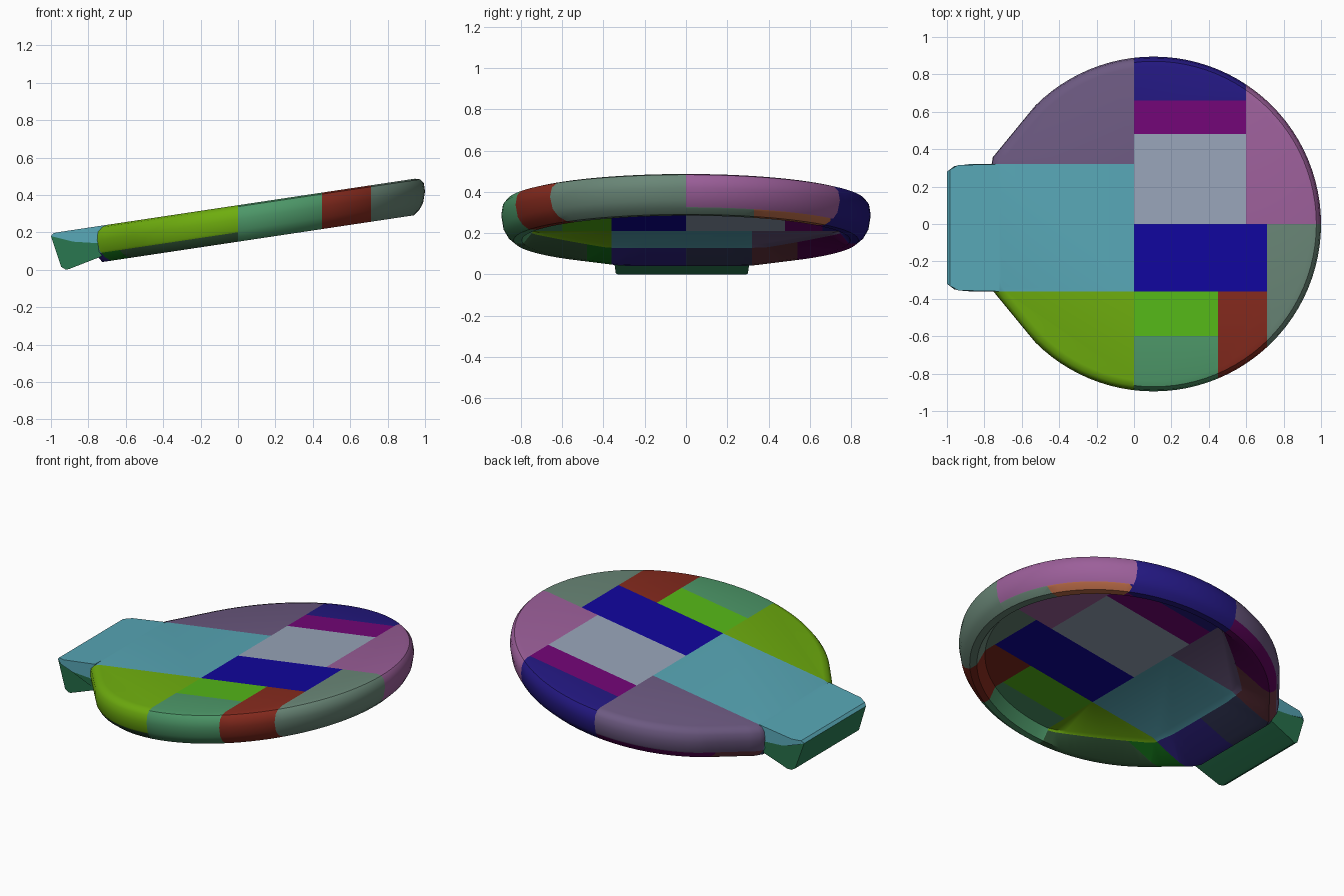
import bpy, bmesh
from math import sin, cos, acos, radians, pi

if "Cube" in bpy.data.objects:
    bpy.data.objects.remove(bpy.data.objects["Cube"])

CENTRE_X = 0.105
FAR = 2.0
SLOPE, LIFT = 0.15, 0.15
SPLIT = 0.05   # height between upper panels and lower rim pieces


def material(name, rgb):
    col = [(c / 255) ** 2.2 for c in rgb] + [1]
    mat = bpy.data.materials.new(name)
    mat.use_nodes = True
    mat.diffuse_color = col
    mat.node_tree.nodes["Principled BSDF"].inputs["Base Color"].default_value = col
    return mat


def add_object(name, bm, rgb, angle=35):
    mesh = bpy.data.meshes.new(name)
    bm.to_mesh(mesh)
    bm.free()
    obj = bpy.data.objects.new(name, mesh)
    bpy.context.collection.objects.link(obj)
    mesh.materials.append(material(name + "_paint", rgb))
    bpy.ops.object.select_all(action='DESELECT')
    obj.select_set(True)
    bpy.context.view_layer.objects.active = obj
    bpy.ops.object.shade_smooth_by_angle(angle=radians(angle))
    return obj


def outline_radius(t, radius, diagonal, left, normal):
    # round disc whose left end is closed by two slanted sides and a straight one
    t = abs(t)
    a = radians(normal)
    if t < a - acos(min(1, diagonal / radius)):
        return radius
    r = diagonal / cos(t - a)
    return min(r, left / -cos(t)) if cos(t) < -0.1 else r


# Rim section: radius, slanted side distance, left side distance, side angle, height
RINGS = [(0.84, 0.84, 0.83, 140.6, 0.195),
         (0.87, 0.87, 0.85, 140.6, 0.187),
         (0.888, 0.888, 0.865, 140.6, 0.165),
         (0.895, 0.891, 0.87, 140.6, 0.12),
         (0.885, 0.88, 0.865, 140.6, 0.06),
         (0.865, 0.86, 0.85, 140.6, 0.025),
         (0.835, 0.835, 0.83, 140.6, 0.0),
         (0.795, 0.80, 0.78, 140.6, 0.0),
         (0.75, 0.64, 0.55, 130.5, 0.06)]


def make_hull(steps=96):
    bm = bmesh.new()
    loops = []
    for radius, diag, left, normal, h in RINGS:
        loop = []
        for i in range(steps):
            t = -pi + 2 * pi * i / steps
            r = outline_radius(t, radius, diag, left, normal)
            loop.append(bm.verts.new((CENTRE_X + r * cos(t), r * sin(t), h)))
        loops.append(loop)
    for a, b in zip(loops, loops[1:]):
        for i in range(steps):
            j = (i + 1) % steps
            bm.faces.new((a[i], a[j], b[j], b[i]))
    bm.faces.new(loops[0])
    bm.faces.new(loops[-1])
    bmesh.ops.recalc_face_normals(bm, faces=bm.faces)
    return bm


def clip(bm, axis, low, high):
    for limit, sign in ((low, -1), (high, 1)):
        if abs(limit) < FAR:
            co, no = [0, 0, 0], [0, 0, 0]
            co[axis], no[axis] = limit, sign
            bmesh.ops.bisect_plane(bm, geom=bm.verts[:] + bm.edges[:] + bm.faces[:],
                                   plane_co=co, plane_no=no, clear_outer=True)


hull = make_hull()


def panel(name, xs, ys, zs, rgb):
    bm = hull.copy()
    for axis, span in enumerate((xs, ys, zs)):
        clip(bm, axis, *span)
    for v in bm.verts:   # lean the disc
        v.co.z += LIFT + SLOPE * v.co.x
    return add_object(name, bm, rgb)


ALL, UP, LOW = (-FAR, FAR), (SPLIT, FAR), (-FAR, SPLIT)
LEFT = (-FAR, 0)
TONGUE_Y = (-0.36, 0.32)

# Upper skin panels
panel("back_right_panel", LEFT, (0.32, FAR), UP, (108, 90, 128))
panel("front_right_panel", LEFT, (-FAR, -0.36), UP, (110, 172, 22))
panel("tongue_deck", LEFT, TONGUE_Y, UP, (88, 165, 180))
panel("back_edge_panel", (0, 0.6), (0.66, FAR), ALL, (40, 30, 128))
panel("back_strip", (0, 0.6), (0.48, 0.66), ALL, (114, 14, 118))
panel("back_centre_panel", (0, 0.6), (0, 0.48), ALL, (150, 163, 183))
panel("front_centre_panel", (0, 0.71), (-0.36, 0), ALL, (24, 14, 155))
panel("front_strip", (0, 0.45), (-0.6, -0.36), ALL, (86, 182, 30))
panel("front_edge_panel", (0, 0.45), (-FAR, -0.6), ALL, (78, 150, 104))
panel("front_corner_panel", (0.45, 0.71), (-FAR, -0.36), ALL, (132, 46, 35))
panel("front_left_panel", (0.71, FAR), (-FAR, 0), ALL, (105, 133, 118))
panel("back_left_panel", (0.6, FAR), (0, FAR), (0.03, FAR), (154, 95, 152))

# Lower rim pieces
RIM = (-FAR, 0.03)
panel("left_rim_inner", (0.6, FAR), (0, 0.33), RIM, (105, 133, 118))
panel("left_rim_middle", (0.6, FAR), (0.33, 0.7), RIM, (190, 110, 75))
panel("left_rim_outer", (0.6, FAR), (0.7, FAR), RIM, (40, 30, 128))
panel("back_rim", LEFT, (0.54, FAR), LOW, (95, 12, 92))
panel("back_rim_corner", LEFT, (0.32, 0.54), LOW, (112, 60, 70))
panel("right_rim_back", LEFT, (0, 0.32), LOW, (58, 62, 95))
panel("right_rim_front", LEFT, (-0.36, 0), LOW, (52, 40, 135))
panel("front_rim_corner", LEFT, (-0.48, -0.36), LOW, (25, 110, 30))
panel("front_rim", LEFT, (-FAR, -0.48), LOW, (55, 90, 60))
hull.free()


def prism(name, profile, rgb):
    # side profile points: x, z and how far the sides are drawn in there
    bm = bmesh.new()
    near = [bm.verts.new((x, TONGUE_Y[0] + s, z)) for x, z, s in profile]
    far = [bm.verts.new((x, TONGUE_Y[1] - s, z)) for x, z, s in profile]
    bm.faces.new(near)
    bm.faces.new(far)
    for i in range(len(profile)):
        j = (i + 1) % len(profile)
        bm.faces.new((near[i], near[j], far[j], far[i]))
    bmesh.ops.recalc_face_normals(bm, faces=bm.faces)
    return add_object(name, bm, rgb, 30)


# Tongue sticking out of the right end
prism("tongue_top", [(-0.72, 0.237, 0), (-0.94, 0.204, 0.005), (-0.985, 0.196, 0.03),
                     (-1.0, 0.18, 0.04), (-0.96, 0.17, 0.01), (-0.88, 0.15, 0),
                     (-0.72, 0.14, 0)], (88, 165, 180))
prism("tongue_base", [(-0.72, 0.14, 0), (-0.88, 0.15, 0), (-0.96, 0.17, 0.01),
                      (-1.0, 0.18, 0.04), (-0.945, 0.015, 0.03), (-0.92, 0.0, 0.03),
                      (-0.9, 0.005, 0.02), (-0.72, 0.075, 0.01)], (48, 125, 85))
